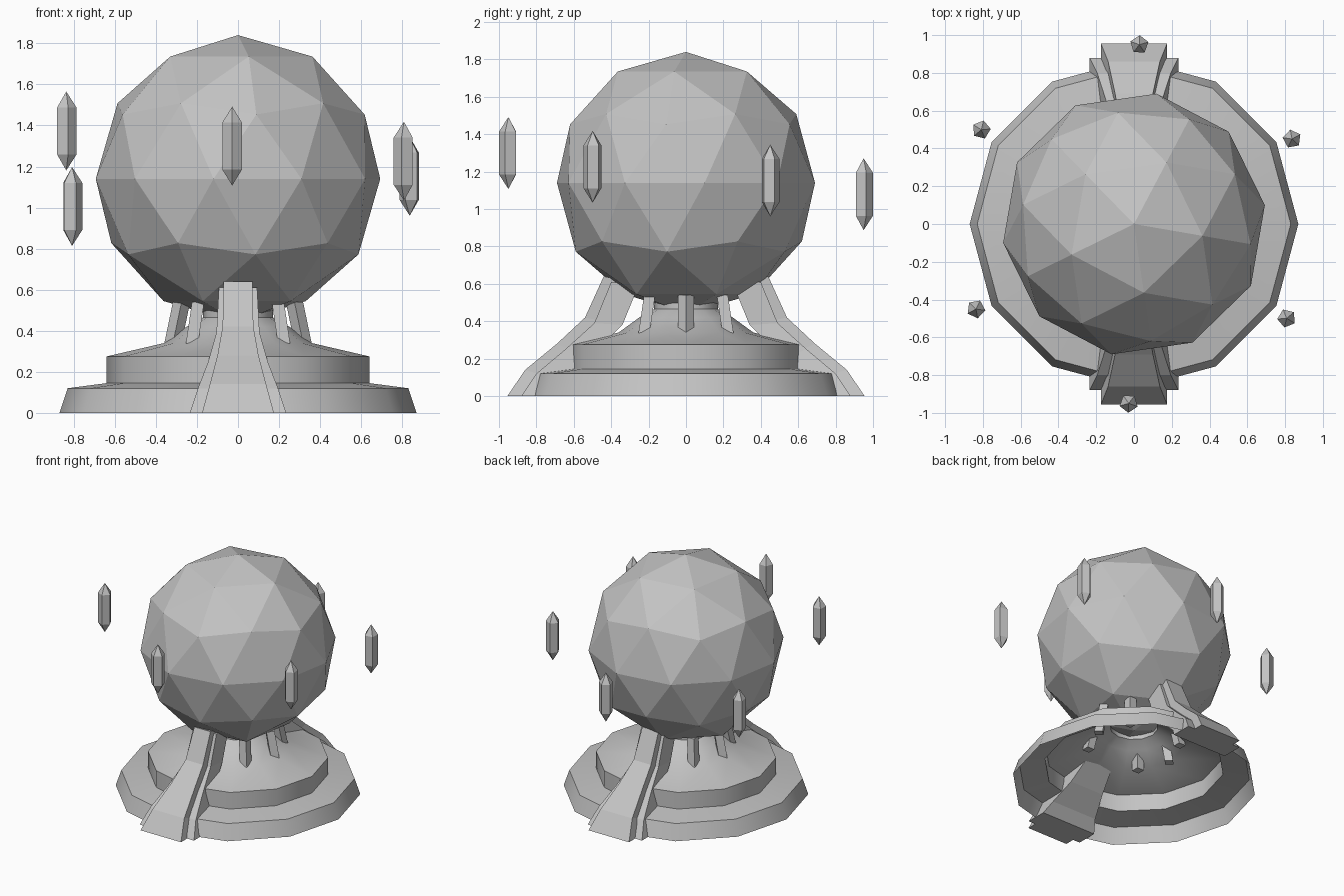
import bpy, bmesh, math
from mathutils import Matrix, Vector

if "Cube" in bpy.data.objects:
    bpy.data.objects.remove(bpy.data.objects["Cube"])

stone = bpy.data.materials.new("grey_stone")
stone.diffuse_color = (0.55, 0.55, 0.55, 1)
stone.use_nodes = True
stone.node_tree.nodes["Principled BSDF"].inputs["Base Color"].default_value = stone.diffuse_color


def finish(name, bm, smooth_angle=None, fix=True):
    if fix:
        bmesh.ops.recalc_face_normals(bm, faces=bm.faces)
    me = bpy.data.meshes.new(name)
    bm.to_mesh(me)
    bm.free()
    me.materials.append(stone)
    if smooth_angle:
        me.shade_smooth()
        me.set_sharp_from_angle(angle=math.radians(smooth_angle))
    ob = bpy.data.objects.new(name, me)
    bpy.context.collection.objects.link(ob)
    return ob


def lathe(profile, sides):
    """Open surface of revolution, normals facing outward."""
    bm = bmesh.new()
    rings = []
    for r, z in profile:
        rings.append([bm.verts.new((r * math.cos(a), r * math.sin(a), z))
                      for a in (math.tau * i / sides for i in range(sides))])
    for lo, hi in zip(rings, rings[1:]):
        for i in range(sides):
            j = (i + 1) % sides
            bm.faces.new((lo[i], lo[j], hi[j], hi[i]))
    return bm


def loft_bar(outer, inner, widths, side):
    """Bar through box sections; outer and inner are (distance, z) lines."""
    bm = bmesh.new()
    rows = []
    for (yo, zo), (yi, zi), w in zip(outer, inner, widths):
        rows.append([bm.verts.new((x, y * side, z)) for x, y, z in
                     ((-w, yo, zo), (w, yo, zo), (w, yi, zi), (-w, yi, zi))])
    for a, b in zip(rows, rows[1:]):
        for i in range(4):
            j = (i + 1) % 4
            bm.faces.new((a[i], a[j], b[j], b[i]))
    bm.faces.new(rows[0])
    bm.faces.new(rows[-1])
    return bm


# Stepped twelve-sided pedestal, hollow underneath
finish("pedestal", lathe([(0.87, 0), (0.83, 0.12), (0.64, 0.145), (0.64, 0.275),
                          (0.36, 0.34), (0.25, 0.42), (0.17, 0.465), (0.17, 0.52)], 12),
       38, fix=False)

# Faceted orb
bm = bmesh.new()
bmesh.ops.create_icosphere(bm, subdivisions=2, radius=0.70)
bm.transform(Matrix.Translation((0, 0, 1.14)) @ Matrix.Rotation(math.radians(-9.8), 4, 'Z'))
finish("orb", bm)

# Front and back braces: a raised rib over a wider flange
inner = [(0.72, 0), (0.66, 0.08), (0.52, 0.20), (0.34, 0.38), (0.25, 0.60)]
rib = [(0.955, 0), (0.86, 0.14), (0.69, 0.28), (0.54, 0.42), (0.44, 0.64)]
flange = [(0.88, 0), (0.80, 0.12), (0.645, 0.25), (0.49, 0.39), (0.40, 0.61)]
for label, side in (("front", -1), ("back", 1)):
    finish(label + "_brace_rib",
           loft_bar(rib, inner, [0.175, 0.137, 0.10, 0.075, 0.07], side))
    finish(label + "_brace_flange",
           loft_bar(flange, inner, [0.235, 0.195, 0.145, 0.105, 0.093], side))

# Small diamond-section prongs around the neck
for n, deg in enumerate((0, 45, 135, 180, 225, 315)):
    bm = bmesh.new()
    low, high = Vector((0.325, 0, 0.30)), Vector((0.275, 0, 0.54))
    rings = []
    for c, r in ((low, 0.042), (high, 0.042)):
        rings.append([bm.verts.new(c + Vector((r * dx, r * dy, 0)))
                      for dx, dy in ((1, 0), (0, 1), (-1, 0), (0, -1))])
    for i in range(4):
        j = (i + 1) % 4
        bm.faces.new((rings[0][i], rings[0][j], rings[1][j], rings[1][i]))
    bm.faces.new(rings[0])
    bm.faces.new(rings[1])
    bm.transform(Matrix.Rotation(math.radians(deg), 4, 'Z'))
    finish("prong_%d" % (n + 1), bm)

# Floating five-sided crystals, each lower than the one before
for n in range(6):
    bm = lathe([(0.05, -0.115), (0.05, 0.115)], 5)
    bm.verts.ensure_lookup_table()
    ring = list(bm.verts)
    for verts, z in ((ring[:5], -0.192), (ring[5:], 0.192)):
        tip = bm.verts.new((0, 0, z))
        for i in range(5):
            bm.faces.new((verts[i], verts[(i + 1) % 5], tip))
    a = math.radians(208.3 + 60 * n)
    bm.transform(Matrix.Translation((0.95 * math.cos(a), 0.95 * math.sin(a), 1.373 - 0.0735 * n))
                 @ Matrix.Rotation(a, 4, 'Z'))
    finish("crystal_%d" % (n + 1), bm)
